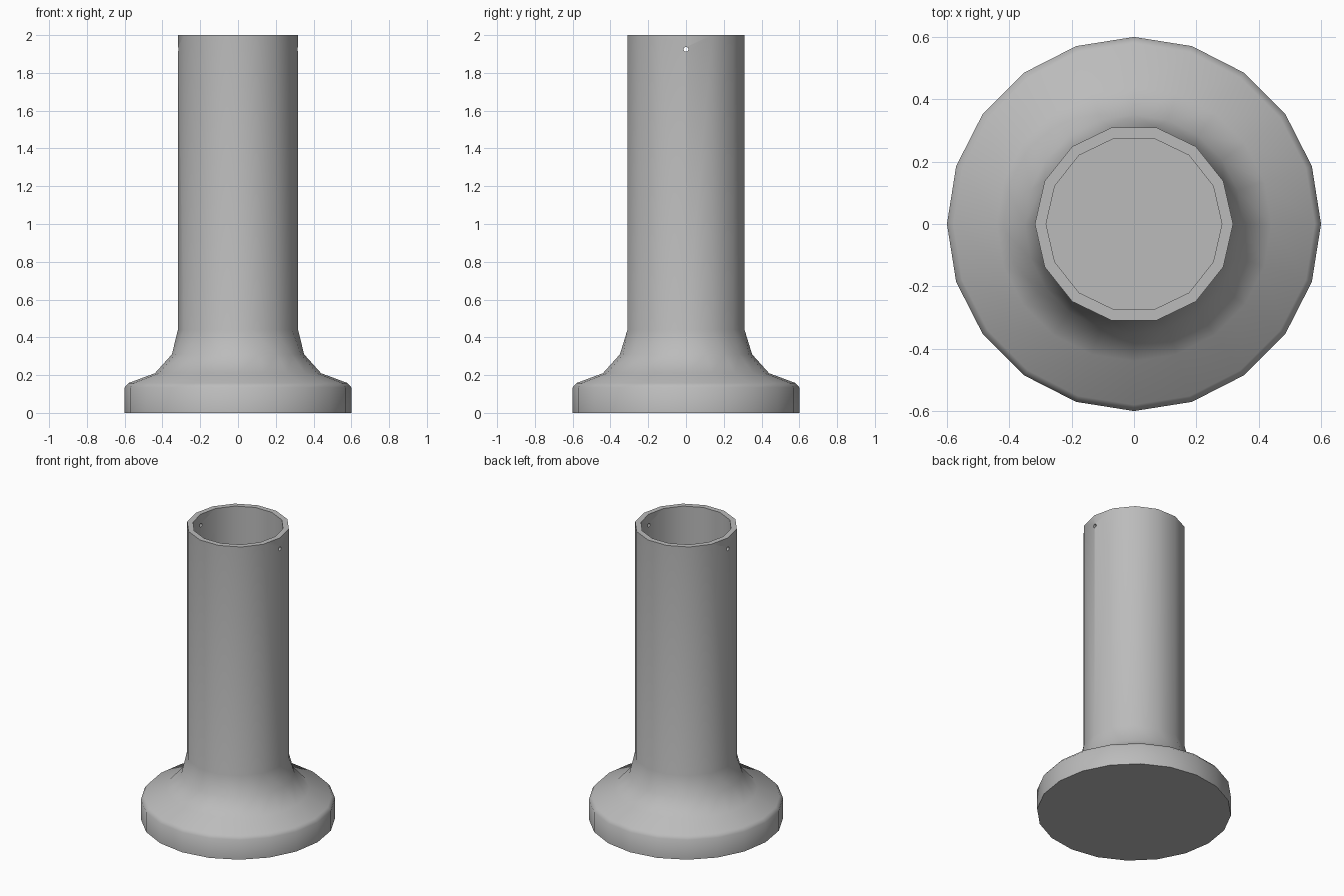
import bpy
import bmesh
import math

cube = bpy.data.objects.get("Cube")
if cube:
    bpy.data.objects.remove(cube, do_unlink=True)

# Single grey finish
grey = bpy.data.materials.new("plain_grey")
grey.use_nodes = True
colour = (0.5, 0.5, 0.5, 1)
grey.diffuse_color = colour
grey.node_tree.nodes["Principled BSDF"].inputs["Base Color"].default_value = colour

BASE_SIDES, TUBE_SIDES = 20, 14


def ring(bm, radius, z, sides):
    return [bm.verts.new((radius * math.cos(math.tau * i / sides),
                          radius * math.sin(math.tau * i / sides), z))
            for i in range(sides)]


def join(bm, low, high):
    """Skin two rings, zipping triangles when their side counts differ."""
    a, b = len(low), len(high)
    if a == b:
        for i in range(a):
            j = (i + 1) % a
            bm.faces.new((low[i], low[j], high[j], high[i]))
        return
    i = j = 0
    while i < a or j < b:
        if j == b or (i < a and (i + 1) / a <= (j + 1) / b):
            bm.faces.new((low[i % a], low[(i + 1) % a], high[j % b]))
            i += 1
        else:
            bm.faces.new((low[i % a], high[(j + 1) % b], high[j % b]))
            j += 1


# Flanged base, flared neck, tube and bore as one closed skin
profile = [
    (0.6, 0, BASE_SIDES), (0.6, 0.135, BASE_SIDES), (0.58, 0.158, BASE_SIDES),
    (0.44, 0.21, BASE_SIDES), (0.35, 0.31, BASE_SIDES),
    (0.318, 0.44, TUBE_SIDES), (0.318, 2, TUBE_SIDES),
    (0.282, 2, TUBE_SIDES), (0.282, 0.15, TUBE_SIDES),
]
bm = bmesh.new()
rings = [ring(bm, *p) for p in profile]
for low, high in zip(rings, rings[1:]):
    join(bm, low, high)
bm.faces.new(rings[0])
bm.faces.new(rings[-1])
bmesh.ops.recalc_face_normals(bm, faces=bm.faces)
mesh = bpy.data.meshes.new("flanged_tube")
bm.to_mesh(mesh)
bm.free()
mesh.materials.append(grey)
tube = bpy.data.objects.new("flanged_tube", mesh)
bpy.context.collection.objects.link(tube)

# Pin hole drilled across the tube near the rim
bpy.ops.mesh.primitive_cylinder_add(vertices=10, radius=0.013, depth=1,
                                    location=(0, 0, 1.925),
                                    rotation=(0, math.pi / 2, 0))
drill = bpy.context.object
drill.name = "pin_hole_cutter"
drill.hide_render = True
drill.data.materials.append(grey)
cut = tube.modifiers.new("pin_hole", "BOOLEAN")
cut.operation = "DIFFERENCE"
cut.solver = "EXACT"
cut.object = drill

bpy.ops.object.select_all(action="DESELECT")
tube.select_set(True)
bpy.context.view_layer.objects.active = tube
bpy.ops.object.modifier_apply(modifier=cut.name)
bpy.data.objects.remove(drill, do_unlink=True)
bpy.ops.object.shade_smooth_by_angle(angle=math.radians(42))
